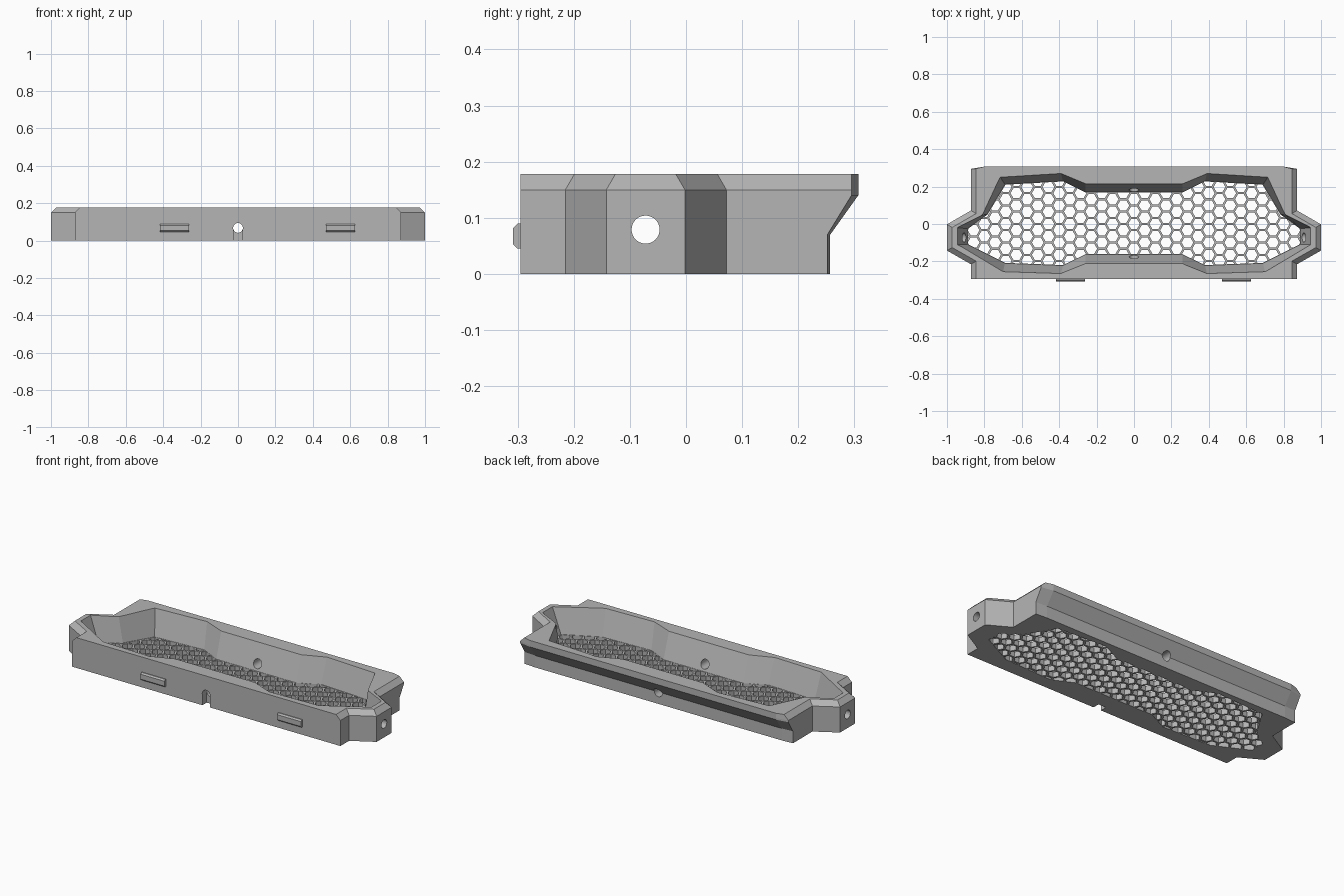
import bpy, bmesh, math

cube = bpy.data.objects.get("Cube")
if cube:
    bpy.data.objects.remove(cube, do_unlink=True)

grey = bpy.data.materials.new("plain_grey")
grey.use_nodes = True
grey.diffuse_color = (0.46, 0.46, 0.46, 1)
grey.node_tree.nodes["Principled BSDF"].inputs["Base Color"].default_value = (0.46, 0.46, 0.46, 1)


def make_object(name, bm):
    bmesh.ops.recalc_face_normals(bm, faces=bm.faces)
    mesh = bpy.data.meshes.new(name)
    bm.to_mesh(mesh)
    bm.free()
    mesh.materials.append(grey)
    obj = bpy.data.objects.new(name, mesh)
    bpy.context.collection.objects.link(obj)
    return obj


def add_loft(bm, levels):
    """Skin a closed solid through (height, outline) levels."""
    rings = [[bm.verts.new((x, y, z)) for x, y in pts] for z, pts in levels]
    n = len(rings[0])
    for low, high in zip(rings, rings[1:]):
        for i in range(n):
            j = (i + 1) % n
            bm.faces.new((low[i], low[j], high[j], high[i]))
    bm.faces.new(rings[0][::-1])
    bm.faces.new(rings[-1])


def loft(name, levels, along_x=False):
    bm = bmesh.new()
    add_loft(bm, levels)
    if along_x:
        for v in bm.verts:
            v.co = (v.co.z, v.co.x, v.co.y)
    return make_object(name, bm)


def circle(cx, cy, r, sides):
    return [(cx + r * math.cos(math.tau * i / sides),
             cy + r * math.sin(math.tau * i / sides)) for i in range(sides)]


def mirrored(half):
    return half + [(-x, y) for x, y in reversed(half)]


def boolean(target, cutter, operation="DIFFERENCE"):
    cutter.hide_render = True
    mod = target.modifiers.new("cut", "BOOLEAN")
    mod.operation = operation
    mod.solver = "EXACT"
    mod.object = cutter
    bpy.context.view_layer.objects.active = target
    bpy.ops.object.modifier_apply(modifier=mod.name)
    bpy.data.objects.remove(cutter, do_unlink=True)


# Outer shell: block with pointed ears, chamfered ends and an overhanging back lip
def outline(back, cut, inset):
    side, tip, slant = 0.872 - inset, 1 - inset, inset * 0.58
    return mirrored([(0.80, back), (side, back - cut),
                     (side, 0.072 - slant), (tip, -0.002 - slant),
                     (tip, -0.142 + slant), (side, -0.215 + slant),
                     (side, -0.295)])


TOP, FLOOR = 0.178, 0.03
body = loft("tray_body", [
    (0, outline(0.257, 0.005, 0)), (0.07, outline(0.257, 0.005, 0)),
    (0.14, outline(0.307, 0.012, 0)), (0.15, outline(0.307, 0.012, 0)),
    (TOP, outline(0.307, 0.012, 0.028))])

# Tapered cavity
rim = mirrored([(0.26, 0.215), (0.39, 0.27), (0.715, 0.25), (0.81, 0.05),
                (0.945, -0.02), (0.945, -0.11), (0.70, -0.255),
                (0.39, -0.265), (0.26, -0.212)])
base = mirrored([(0.26, 0.17), (0.38, 0.23), (0.69, 0.212), (0.785, 0.052),
                 (0.89, -0.025), (0.89, -0.11), (0.69, -0.21),
                 (0.38, -0.222), (0.26, -0.163)])
over = [(b[0] + (r[0] - b[0]) * 1.1, b[1] + (r[1] - b[1]) * 1.1)
        for b, r in zip(base, rim)]
boolean(body, loft("cavity", [(FLOOR, base), (TOP + (TOP - FLOOR) * 0.1, over)]))

# Honeycomb grille, trimmed to the floor outline
PITCH = 0.066
STEP = PITCH * math.sqrt(3) / 2
bm = bmesh.new()
for col in range(-16, 17):
    for row in range(-5, 6):
        cy = (row + 0.5 * (col % 2)) * PITCH
        hexagon = circle(col * STEP, cy, 0.0315, 6)
        add_loft(bm, [(-0.03, hexagon), (0.05, hexagon)])
grille = make_object("grille_holes", bm)
trim = [(x * 0.996, y * 0.99) for x, y in base]
boolean(grille, loft("grille_trim", [(-0.05, trim), (0.045, trim)]), "INTERSECT")
boolean(body, grille)

# Bolt holes through both ears
ring = circle(-0.072, 0.079, 0.025, 32)
boolean(body, loft("ear_holes", [(-1.1, ring), (1.1, ring)], along_x=True))

# Cable hole through the front and back walls
ring = circle(0, -0.068, 0.026, 32)
cable_hole = loft("cable_hole", [(-0.4, ring), (0.4, ring)])
for v in cable_hole.data.vertices:
    x, y, z = v.co
    v.co = (x, z, -y)
boolean(body, cable_hole)

# Notch under the front cable hole
notch = [(-0.025, -0.35), (0.025, -0.35), (0.025, -0.255), (-0.025, -0.255)]
boolean(body, loft("notch", [(-0.05, notch), (0.068, notch)]))

# Bevelled catches on the front
catch = [(-0.285, 0.045), (-0.285, 0.09), (-0.300, 0.09),
         (-0.308, 0.082), (-0.308, 0.053), (-0.300, 0.045)]
for name, x in (("right_catch", -0.34), ("left_catch", 0.548)):
    loft(name, [(x - 0.077, catch), (x + 0.077, catch)], along_x=True)
